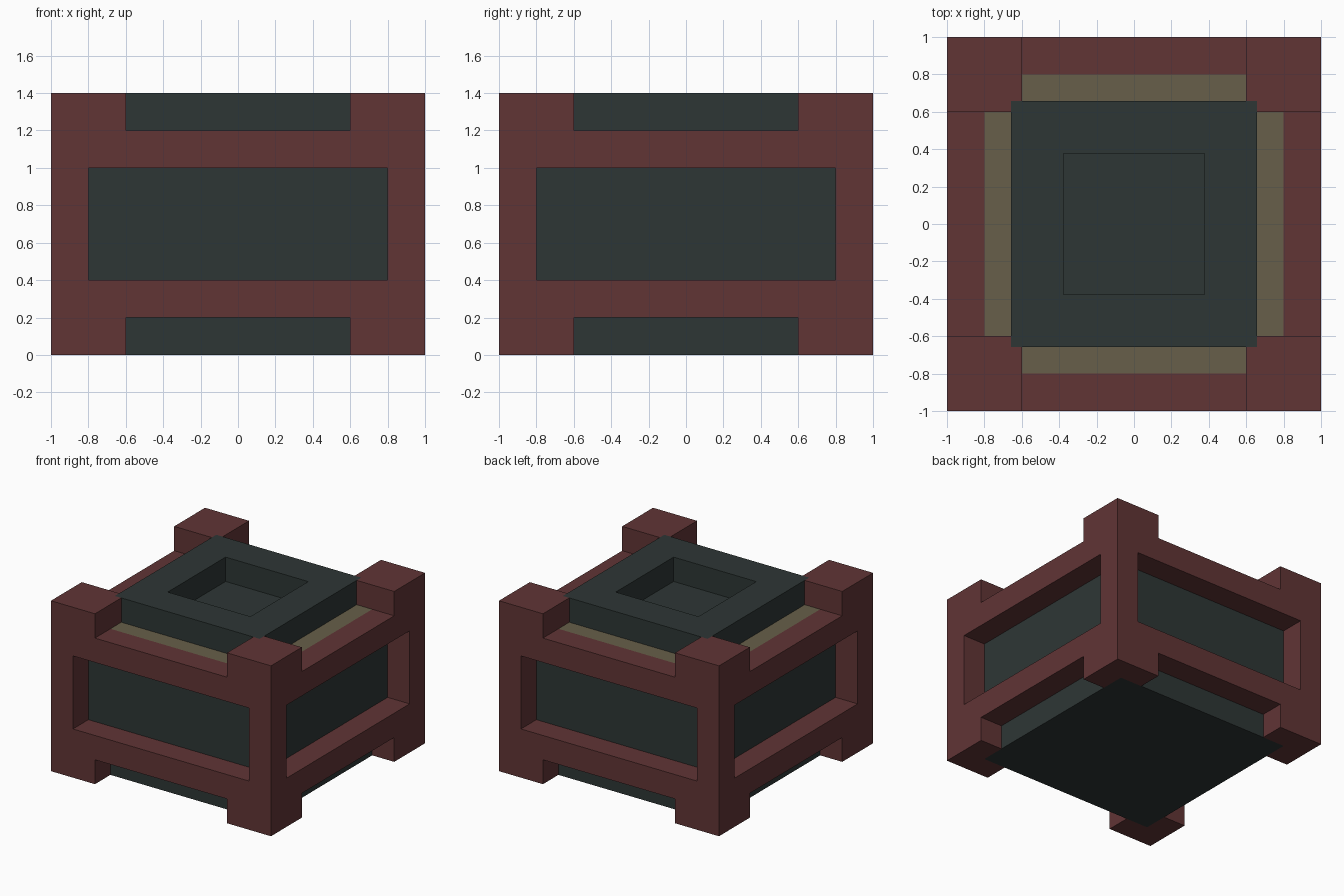
import bpy, bmesh
from mathutils import Vector

cube = bpy.data.objects.get("Cube")
if cube:
    bpy.data.objects.remove(cube, do_unlink=True)


def material(name, rgb):
    m = bpy.data.materials.new(name)
    m.use_nodes = True
    m.diffuse_color = (*rgb, 1)
    m.node_tree.nodes["Principled BSDF"].inputs["Base Color"].default_value = (*rgb, 1)
    return m


RED = material("dark red", (0.119, 0.035, 0.036))
SLATE = material("slate green", (0.027, 0.037, 0.036))
SAND = material("dull sand", (0.136, 0.114, 0.067))


def finish(name, bm, mats):
    bmesh.ops.recalc_face_normals(bm, faces=bm.faces)
    mesh = bpy.data.meshes.new(name)
    bm.to_mesh(mesh)
    bm.free()
    for m in mats:
        mesh.materials.append(m)
    obj = bpy.data.objects.new(name, mesh)
    bpy.context.collection.objects.link(obj)
    return obj


# Frame: one closed mesh on a coarse grid, posts and rails picked by rule
XY = [-1, -0.8, -0.6, 0.6, 0.8, 1]
Z = [0, 0.2, 0.4, 1.0, 1.2, 1.4]
GRID = (XY, XY, Z)


def solid(cell):
    if not all(0 <= i < 5 for i in cell):
        return False
    x, y, z = ((g[i] + g[i + 1]) / 2 for g, i in zip(GRID, cell))
    near, far = sorted((abs(x), abs(y)))
    if z > 1.2:                        # square corner caps
        return near > 0.6
    if z < 0.2:                        # L-shaped feet around the core
        return near > 0.6 and far > 0.8
    if 0.4 < z < 1.0:                  # slim corner posts beside the windows
        return near > 0.8
    return far > 0.8                   # rails all round


bm = bmesh.new()
cells = [(i, j, k) for i in range(5) for j in range(5) for k in range(5)]
for cell in filter(solid, cells):
    for axis in range(3):
        for side in (0, 1):
            neighbour = list(cell)
            neighbour[axis] += 2 * side - 1
            if solid(neighbour):
                continue
            u, v = (axis + 1) % 3, (axis + 2) % 3
            corners = []
            for du, dv in ((0, 0), (1, 0), (1, 1), (0, 1)):
                idx = list(cell)
                idx[axis] += side
                idx[u] += du
                idx[v] += dv
                corners.append(bm.verts.new([GRID[a][idx[a]] for a in range(3)]))
            bm.faces.new(corners if side else corners[::-1])
bmesh.ops.remove_doubles(bm, verts=bm.verts, dist=0.001)
finish("corner_frame", bm, [RED])


# Core: box whose top is inset into a sand ledge, a raised lid and a square hole
def inset_and_move(bm, face, thickness, height):
    ring = bmesh.ops.inset_region(bm, faces=[face], thickness=thickness)["faces"]
    new = bmesh.ops.extrude_face_region(bm, geom=[face])["geom"]
    bmesh.ops.delete(bm, geom=[face], context='FACES_ONLY')
    bmesh.ops.translate(bm, vec=Vector((0, 0, height)),
                        verts=[g for g in new if isinstance(g, bmesh.types.BMVert)])
    top = next(g for g in new if isinstance(g, bmesh.types.BMFace))
    return ring, top


bm = bmesh.new()
bmesh.ops.create_cube(bm, size=1)
bmesh.ops.scale(bm, vec=(1.6, 1.6, 1.2), verts=bm.verts)
bmesh.ops.translate(bm, vec=(0, 0, 0.6), verts=bm.verts)
bm.normal_update()
top = max(bm.faces, key=lambda f: f.calc_center_median().z)
ledge, top = inset_and_move(bm, top, 0.2, 0.2)
for f in ledge:
    f.material_index = 1
bm.normal_update()
inset_and_move(bm, top, 0.4, -0.2)
finish("core_with_lid", bm, [SLATE, SAND])
